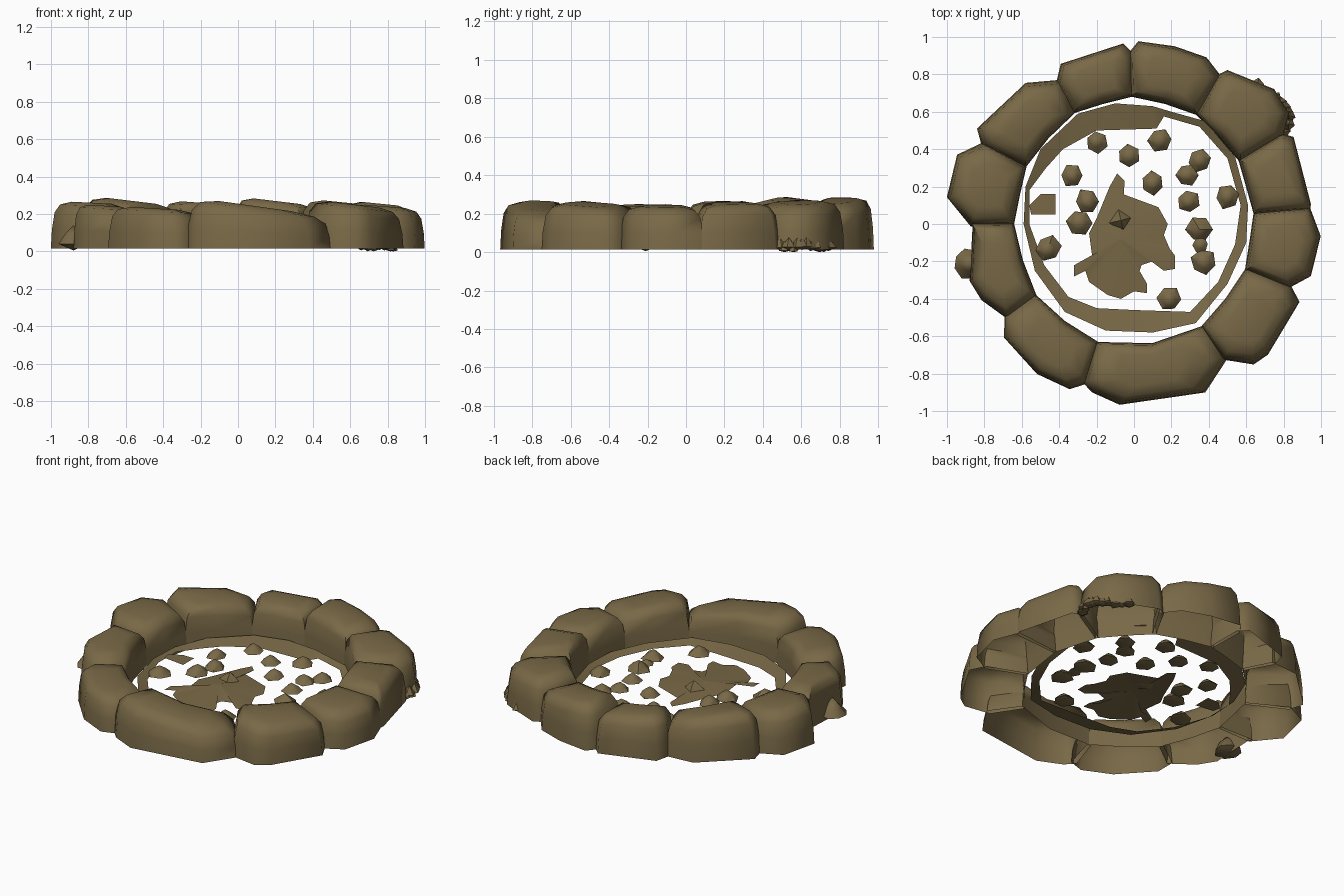
import bpy, math, random
from mathutils import Vector

if "Cube" in bpy.data.objects:
    bpy.data.objects.remove(bpy.data.objects["Cube"])

random.seed(4)
stone_mat = bpy.data.materials.new("olive_brown_stone")
stone_mat.diffuse_color = (0.19, 0.14, 0.062, 1)
stone_mat.use_nodes = True
stone_mat.node_tree.nodes["Principled BSDF"].inputs["Base Color"].default_value = stone_mat.diffuse_color


def make(name, verts, faces, angle):
    me = bpy.data.meshes.new(name)
    me.from_pydata(verts, [], faces)
    me.materials.append(stone_mat)
    ob = bpy.data.objects.new(name, me)
    bpy.context.collection.objects.link(ob)
    bpy.ops.object.select_all(action='DESELECT')
    ob.select_set(True)
    bpy.context.view_layer.objects.active = ob
    bpy.ops.object.shade_smooth_by_angle(angle=math.radians(angle))


def polar(deg, r):
    a = math.radians(deg)
    return Vector((r * math.cos(a), r * math.sin(a)))


def inner_edge(deg, offset=0):
    s = math.sin(math.radians(deg))
    return polar(deg, 0.64 + 0.03 * s * s + 0.01 * s + offset)


def ring_stone(name, start, end, shoulders, height, tilt):
    """Open-bottomed boulder between two joints, domed upward to a tilted cap."""
    (a0, r0), (a1, r1) = start, end
    pts = [polar(a0, r0)] + [polar(a, r) for a, r in shoulders] + [polar(a1, r1)]
    pts += [inner_edge(a1), inner_edge((a0 + a1) / 2, -0.015), inner_edge(a0)]
    c = sum(pts, Vector((0, 0))) / len(pts)
    n = len(pts)
    tangent = Vector((-c.y, c.x)).normalized()
    verts = []
    for s, k in ((1.0, 0.0), (0.975, 0.4), (0.91, 0.76), (0.78, 0.93), (0.5, 1.0)):
        for p in pts:
            d = p - c
            d += tangent * d.dot(tangent) * 0.06      # overlap the neighbours
            q = c + d * s
            verts.append((q.x, q.y, 0.015 + k * (height - 0.015 - tilt * (q.x - c.x))))
    faces = [(r * n + i, r * n + (i + 1) % n, (r + 1) * n + (i + 1) % n, (r + 1) * n + i)
             for r in range(4) for i in range(n)]
    faces.append(tuple(range(4 * n, 5 * n)))
    make(name, verts, faces, 65)


def pebble(name, x, y, z, r, h, sides=6):
    """Small faceted lump with a pointed top and a shallow pointed underside."""
    turn = random.random() * 360
    verts = []
    for s, zz in ((1.0, z), (0.55, z + h * 0.55)):
        for i in range(sides):
            p = polar(turn + 360 * i / sides, r * s * random.uniform(0.85, 1.1))
            verts.append((x + p.x, y + p.y, zz))
    verts += [(x, y, z + h), (x, y, max(0, z - h * 0.35))]
    t, b = 2 * sides, 2 * sides + 1
    faces = []
    for i in range(sides):
        j = (i + 1) % sides
        faces += [(i, j, sides + j, sides + i), (sides + i, sides + j, t), (j, i, b)]
    make(name, verts, faces, 45)


# Ring of boulders: notches between them, then outer corners, as (degrees, radius)
joints = [(5, .94), (31, .92), (60, .91), (91, .91), (118, .86), (152, .91),
          (180, .87), (216, .84), (253, .88), (304, .86), (338, .89)]
corners = [[(7, .95), (28, .97)], [(58, .96), (44, 1.04), (36, 1.02)], [(67, .97), (77, .975), (88, .975)],
           [(94, .965), (114, .94)], [(128, .95), (148, .98)], [(159, 1.015), (171.5, 1.01)],
           [(182, .86), (199, .93), (206, .91)], [(222, .92), (237, .955), (248, .945)],
           [(257, .922), (266, .968), (292, .973)], [(311, .985), (316, 1.0), (334, .975)],
           [(344, .985), (356, 1.0)]]
heights = [.255, .26, .27, .26, .27, .26, .245, .23, .245, .25, .24]
tilts = [.1, .1, .12, .07, .12, .05, .06, .06, .14, .12, .08]
for i, shoulders in enumerate(corners):
    a1, r1 = joints[(i + 1) % len(joints)]
    end = (a1 if a1 > joints[i][0] else a1 + 360, r1)
    ring_stone(f"ring_stone_{i + 1}", joints[i], end, sorted(shoulders), heights[i], tilts[i])

# Uneven ground band inside the boulders
outer = [(.2, .6), (.1, .63), (-.1, .645), (-.3, .59), (-.5, .4), (-.58, .2), (-.59, 0), (-.53, -.25), (-.37, -.47),
         (-.15, -.57), (.1, -.58), (.33, -.53), (.5, -.32), (.6, -.1), (.61, .1), (.54, .36), (.38, .55)]
inner = [(.16, .575), (.12, .51), (-.2, .5), (-.38, .4), (-.47, .3), (-.56, .18), (-.56, 0), (-.48, -.22), (-.35, -.39),
         (-.2, -.45), (0, -.46), (.3, -.47), (.45, -.31), (.54, -.11), (.57, .1), (.5, .35), (.35, .52)]
n = len(outer)
make("ground_band", [(x, y, 0.075) for x, y in outer] + [(x, y, 0.055) for x, y in inner],
     [(i, (i + 1) % n, n + (i + 1) % n, n + i) for i in range(n)], 40)

# Ragged ash patch in the middle, rising gently to its centre
ash = [(-.09, .27), (-.05, .23), (-.06, .16), (.13, .09), (.18, 0), (.16, -.06), (.19, -.13), (.22, -.17), (.22, -.24),
       (.16, -.25), (.1, -.2), (.04, -.22), (.02, -.28), (.07, -.32), (.07, -.37), (0, -.36), (-.07, -.4), (-.14, -.38),
       (-.24, -.31), (-.26, -.25), (-.32, -.28), (-.32, -.22), (-.22, -.2), (-.24, -.05), (-.2, .03), (-.13, .2)]
n = len(ash)
make("ash_patch", [(x, y, 0.055) for x, y in ash] + [(-.07, -.08, 0.08)],
     [((i + 1) % n, i, n) for i in range(n)], 40)
make("ground_shard", [(-.56, .1, .07), (-.55, .05, .07), (-.42, .05, .06), (-.42, .16, .06), (-.5, .16, .06)],
     [(0, 1, 2, 3, 4)], 40)

# Loose pebbles on the floor
pebbles = [(-.2, .44), (-.03, .365), (.14, .45), (.1, .22), (.35, .34), (.28, .26), (.29, .12), (.5, .15),
           (-.33, .26), (-.25, .12), (-.29, .01), (-.46, -.13), (.35, -.03), (.37, -.2), (.19, -.4)]
for i, (x, y) in enumerate(pebbles):
    r = random.uniform(.058, .072)
    pebble(f"pebble_{i + 1}", x, y, 0.06, r, r * 0.8)
pebble("ash_pebble", -.07, .02, .07, .06, .05, 4)
pebble("pebble_bridge", .355, -.11, .06, .045, .03)

# Lump and crumbled rubble against the outside
pebble("side_lump", -.88, -.21, 0.04, 0.085, 0.1, 8)
for i in range(12):
    t = i / 11
    pebble(f"rubble_{i + 1}", .66 + .17 * math.sin(t * 2.2), .74 - .25 * t, random.uniform(0, .03),
           random.uniform(.025, .04), .05, 5)
